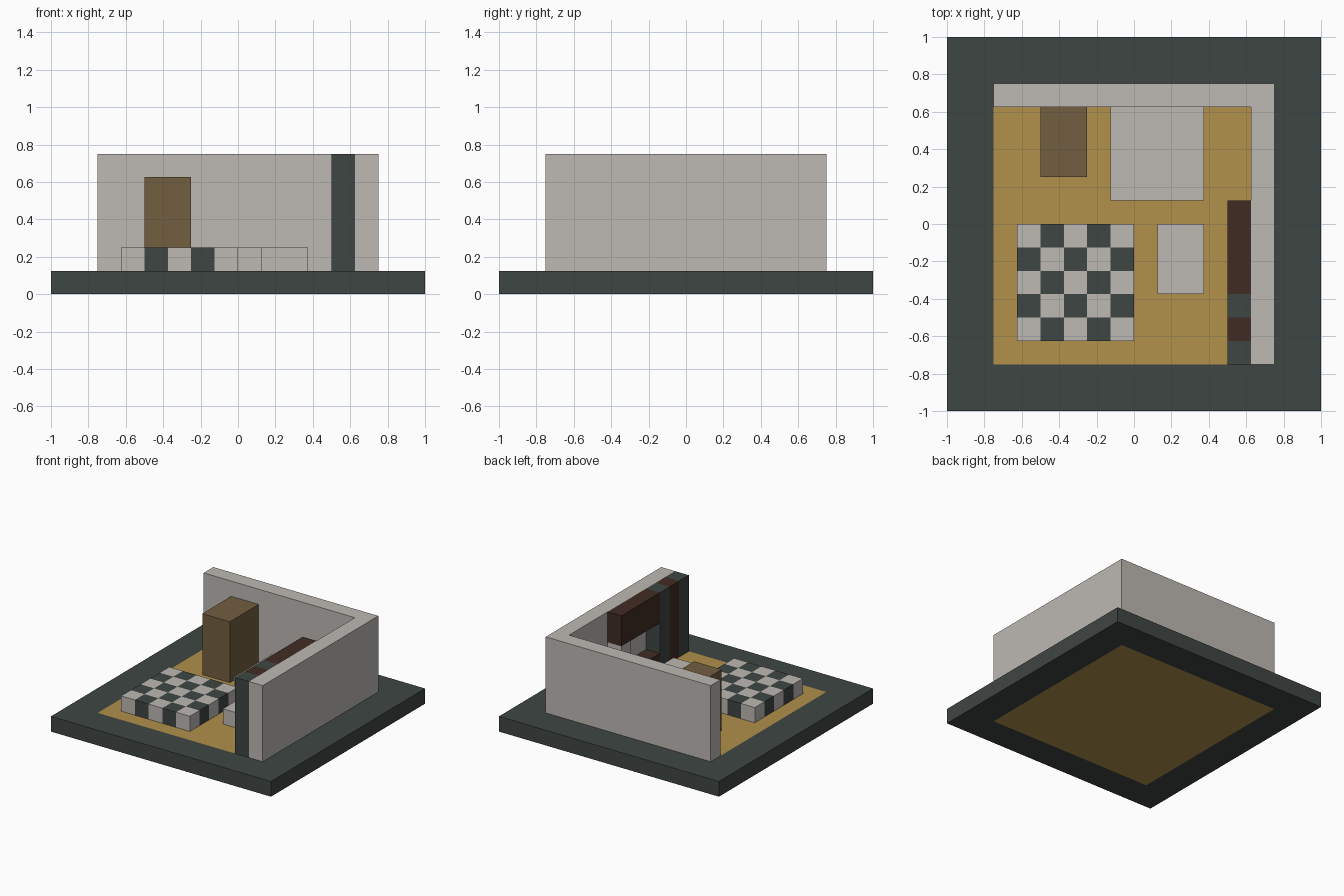
import bpy, bmesh
from mathutils import Vector

if "Cube" in bpy.data.objects:
    bpy.data.objects.remove(bpy.data.objects["Cube"], do_unlink=True)

U = 0.125  # one block


def material(name, rgb):
    linear = [((c / 255 + 0.055) / 1.055) ** 2.4 for c in rgb]
    mat = bpy.data.materials.new(name)
    mat.use_nodes = True
    mat.diffuse_color = (*linear, 1)
    mat.node_tree.nodes["Principled BSDF"].inputs["Base Color"].default_value = (*linear, 1)
    return mat


slate = material("slate", (63, 70, 68))
plaster = material("plaster", (189, 185, 180))
ochre = material("ochre", (177, 144, 74))
wood = material("wood", (115, 94, 65))
dark_wood = material("dark wood", (65, 44, 35))


def finish(name, bm, mats):
    bmesh.ops.recalc_face_normals(bm, faces=bm.faces)
    mesh = bpy.data.meshes.new(name)
    bm.to_mesh(mesh)
    bm.free()
    for mat in mats:
        mesh.materials.append(mat)
    obj = bpy.data.objects.new(name, mesh)
    bpy.context.collection.objects.link(obj)


def box(name, low, high, mats, cuts=(), rule=None):
    """Box between two corners in blocks; cuts are (axis, block) planes and
    rule picks the material from the block position just inside a face."""
    low, high = Vector(low) * U, Vector(high) * U
    bm = bmesh.new()
    bmesh.ops.create_cube(bm, size=1)
    for v in bm.verts:
        v.co = [(low[i] + high[i]) / 2 + v.co[i] * (high[i] - low[i]) for i in range(3)]
    for axis, block in cuts:
        normal = Vector((0, 0, 0))
        normal[axis] = 1
        bmesh.ops.bisect_plane(bm, geom=bm.verts[:] + bm.edges[:] + bm.faces[:],
                               plane_co=normal * block * U, plane_no=normal)
    bm.normal_update()
    if rule:
        for f in bm.faces:
            p = (f.calc_center_median() - f.normal * 0.01) / U
            f.material_index = int(rule(p))
    finish(name, bm, mats)


# Base slab with an inlaid floor, showing on top and underneath
box("base_and_floor", (-8, -8, 0), (8, 8, 1), (slate, ochre),
    [(axis, s) for axis in (0, 1) for s in (-6, 6)],
    lambda p: max(abs(p.x), abs(p.y)) < 6)

# L-shaped corner wall
bm = bmesh.new()
outline = [(-6, 5), (5, 5), (5, -6), (6, -6), (6, 6), (-6, 6)]
face = bm.faces.new([bm.verts.new((x * U, y * U, U)) for x, y in outline])
top = bmesh.ops.extrude_face_region(bm, geom=[face])["geom"]
bmesh.ops.translate(bm, vec=(0, 0, 5 * U),
                    verts=[v for v in top if isinstance(v, bmesh.types.BMVert)])
finish("corner_wall", bm, (plaster,))

# Chequered platform
box("chequered_platform", (-5, -5, 1), (0, 0, 2), (plaster, slate),
    [(axis, b) for axis in (0, 1) for b in range(-4, 0)],
    lambda p: (int(p.x + 5) + int(p.y + 5)) % 2)

# Furniture
box("wardrobe", (-4, 2, 1), (-2, 5, 5), (wood,))
box("large_low_block", (-1, 1, 1), (3, 5, 2), (plaster,))
box("small_low_block", (1, -3, 1), (3, 0, 2), (plaster,))

# Tall unit along the side wall: dark panel between two posts
box("panel_and_posts", (4, -6, 1), (5, -3, 6), (slate, dark_wood),
    [(1, -5), (1, -4)], lambda p: -5 < p.y < -4)

# Open shelf: bottom board, end support and upper cabinet
box("shelf_bottom", (4, -3, 1), (5, 1, 2), (dark_wood,))
box("shelf_support", (4, 0, 2), (5, 1, 4), (plaster,))
box("upper_cabinet", (4, -3, 4), (5, 1, 6), (dark_wood,))
